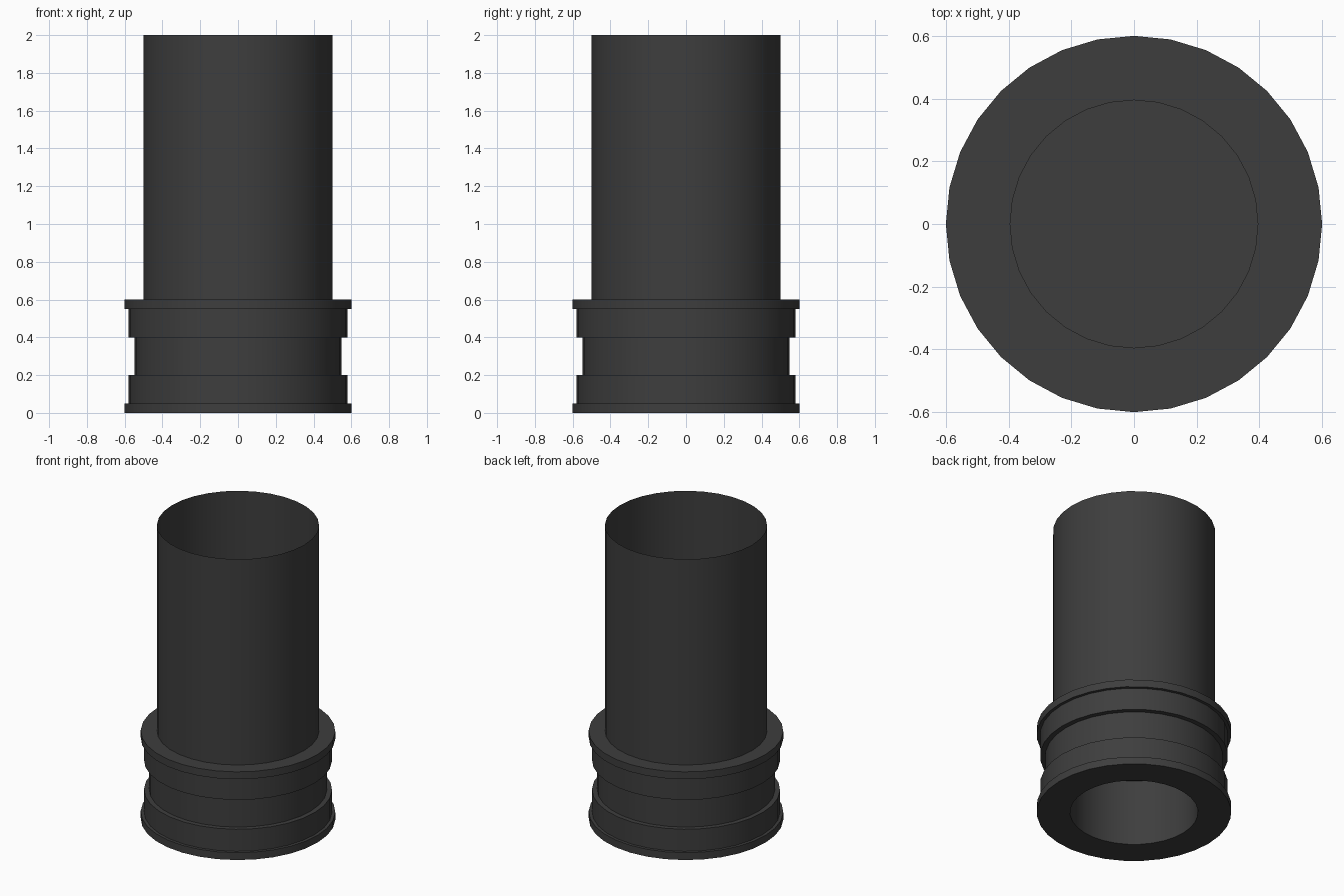
import bpy
import bmesh
import math

SIDES = 32

cube = bpy.data.objects.get("Cube")
if cube:
    bpy.data.objects.remove(cube, do_unlink=True)

# Dark rubber-like grey for the whole model
grey = bpy.data.materials.new("dark_grey")
grey.use_nodes = True
colour = (0.048, 0.048, 0.048, 1)
grey.diffuse_color = colour
grey.node_tree.nodes["Principled BSDF"].inputs["Base Color"].default_value = colour


def lathe(name, profile):
    """Turn a (radius, height) profile, listed bottom to top outside, about z."""
    bm = bmesh.new()
    verts = [bm.verts.new((r, 0, z)) for r, z in profile]
    edges = [bm.edges.new(pair) for pair in zip(verts, verts[1:])]
    bmesh.ops.spin(bm, geom=verts + edges, cent=(0, 0, 0), axis=(0, 0, 1),
                   angle=math.tau, steps=SIDES, use_duplicate=False)
    bmesh.ops.remove_doubles(bm, verts=bm.verts, dist=0.0001)
    bmesh.ops.recalc_face_normals(bm, faces=bm.faces)
    # An open sheet must face away from the axis
    outer = max(bm.faces, key=lambda f: f.calc_center_median().xy.length)
    if outer.normal.dot(outer.calc_center_median()) < 0:
        bmesh.ops.reverse_faces(bm, faces=bm.faces)
    mesh = bpy.data.meshes.new(name)
    bm.to_mesh(mesh)
    bm.free()
    mesh.materials.append(grey)
    obj = bpy.data.objects.new(name, mesh)
    bpy.context.collection.objects.link(obj)
    bpy.ops.object.select_all(action='DESELECT')
    obj.select_set(True)
    bpy.context.view_layer.objects.active = obj
    bpy.ops.object.shade_smooth_by_angle(angle=math.radians(30))
    return obj


# Thin open tube
lathe("tube", [(0.5, 0.6), (0.5, 2)])

# Stepped collar with rims, a grip groove, a bore and a closing web
lathe("collar", [
    (0, 0.45), (0.395, 0.45), (0.395, 0),
    (0.6, 0), (0.6, 0.05), (0.58, 0.05), (0.58, 0.2),
    (0.548, 0.2), (0.548, 0.4), (0.58, 0.4), (0.58, 0.55),
    (0.6, 0.55), (0.6, 0.6),
    (0.395, 0.6), (0.395, 0.5), (0, 0.5),
])
